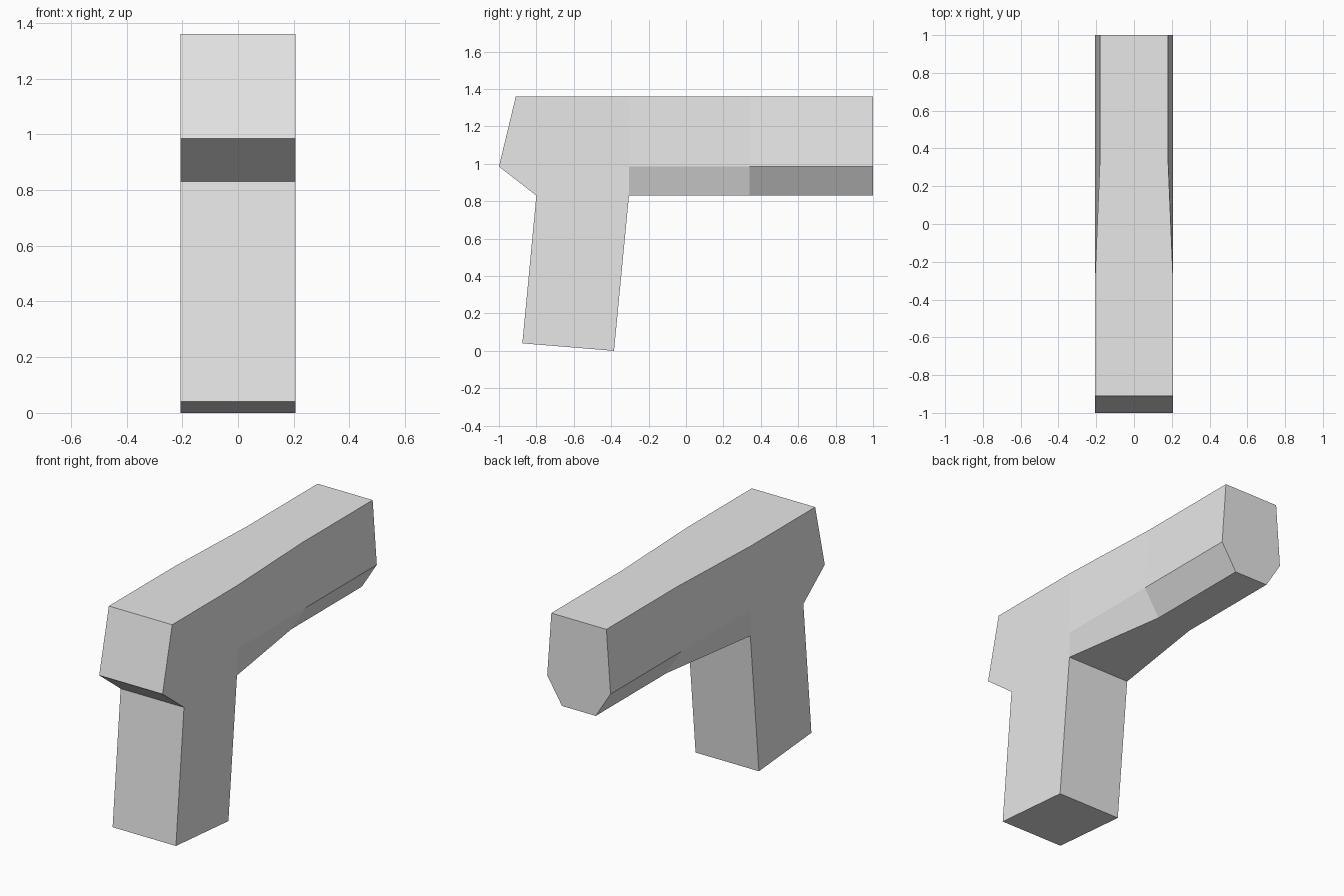
import bpy
import bmesh

cube = bpy.data.objects.get("Cube")
if cube:
    bpy.data.objects.remove(cube, do_unlink=True)

HALF = 0.207                              # half width of the body
TOP, MID, LOW = 1.36, 0.985, 0.83         # heights of the barrel edges
JOIN, TAPER, END = -0.305, 0.34, 1.0      # stations along the barrel

grey = bpy.data.materials.new("light grey")
grey.use_nodes = True
grey.diffuse_color = (0.8, 0.8, 0.8, 1)
grey.node_tree.nodes["Principled BSDF"].inputs["Base Color"].default_value = (0.8, 0.8, 0.8, 1)

bm = bmesh.new()


def loft(rings):
    """Skin matching rings of points, leaving both ends open."""
    rows = [[bm.verts.new(p) for p in ring] for ring in rings]
    for a, b in zip(rows, rows[1:]):
        for i in range(len(a)):
            j = (i + 1) % len(a)
            bm.faces.new((a[i], a[j], b[j], b[i]))
    return rows


# Rear housing and grip: side outline (y, z) spanned across the width
outline = [(JOIN, TOP), (-0.91, TOP), (-1.0, MID), (-0.80, LOW),
           (-0.875, 0.04), (-0.385, 0.0), (JOIN, LOW), (JOIN, MID)]
sides = loft([[(x, y, z) for y, z in outline] for x in (-HALF, HALF)])
for side in sides:
    bm.faces.new(side)

# Open the housing where the barrel joins it
joint = [f for f in bm.faces
         if all(abs(v.co.y - JOIN) < 0.001 and v.co.z > LOW - 0.001 for v in f.verts)]
bmesh.ops.delete(bm, geom=joint, context="FACES_ONLY")


# Barrel: six-sided sections tapering at the top and chamfered below
def section(y, top, low):
    right = [(top, y, TOP), (HALF, y, MID), (low, y, LOW)]
    return right + [(-x, y, z) for x, y, z in reversed(right)]


barrel = loft([section(JOIN, HALF, HALF), section(TAPER, 0.18, 0.11),
               section(END, 0.18, 0.11)])
bm.faces.new(barrel[-1])

# Weld the parts into one closed shell
bmesh.ops.remove_doubles(bm, verts=bm.verts, dist=0.0005)
bmesh.ops.recalc_face_normals(bm, faces=bm.faces)
mesh = bpy.data.meshes.new("grip_and_barrel")
bm.to_mesh(mesh)
bm.free()
mesh.materials.append(grey)
body = bpy.data.objects.new("grip_and_barrel", mesh)
bpy.context.collection.objects.link(body)
